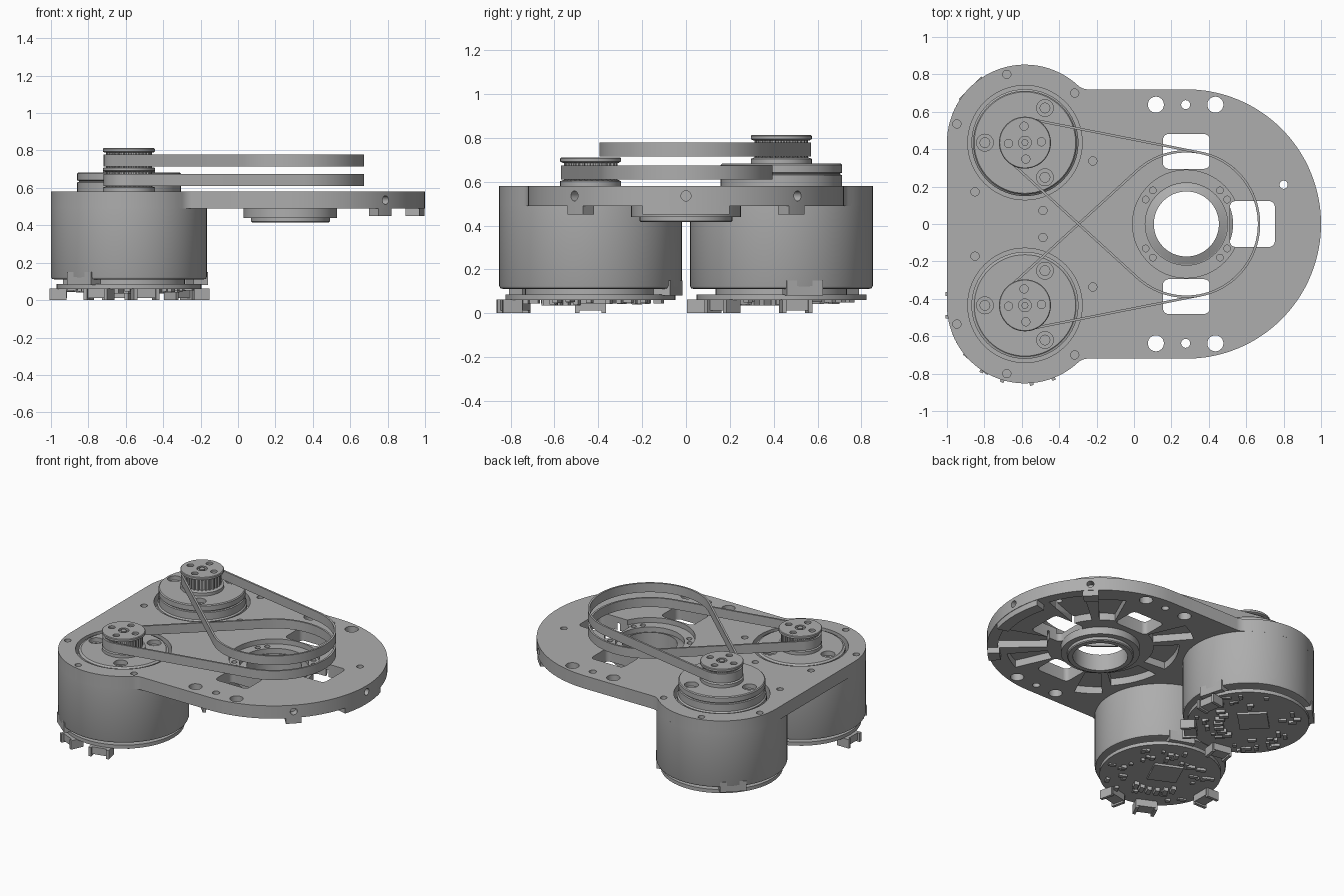
import bpy, bmesh, random
from math import sin, cos, pi, radians, acos, atan2, sqrt, hypot
from mathutils import Matrix, Vector

if "Cube" in bpy.data.objects:
    bpy.data.objects.remove(bpy.data.objects["Cube"])
random.seed(4)

GREY = (0.42, 0.42, 0.42, 1)
metal = bpy.data.materials.new("plain grey")
metal.use_nodes = True
metal.diffuse_color = GREY
metal.node_tree.nodes["Principled BSDF"].inputs["Base Color"].default_value = GREY

MX, MY, MR = -0.583, 0.435, 0.417      # motor position and radius
HX, RIM = 0.28, 0.72                   # hub position and plate arc radius
TOP, UNDER = 0.58, 0.49                # plate faces


def arc(cx, cy, r, a, b, n):
    """Points on an arc, angles in degrees."""
    return [(cx + r * cos(radians(a + (b - a) * i / n)),
             cy + r * sin(radians(a + (b - a) * i / n))) for i in range(n + 1)]


def circle(cx, cy, r, n=24):
    return arc(cx, cy, r, 0, 360, n)[:-1]


def box(cx, cy, w, d, turn=0):
    """Rectangle corners, turned in degrees."""
    c, s = cos(radians(turn)), sin(radians(turn))
    return [(cx + x * w / 2 * c - y * d / 2 * s, cy + x * w / 2 * s + y * d / 2 * c)
            for x, y in ((-1, -1), (1, -1), (1, 1), (-1, 1))]


def round_box(cx, cy, w, d, r):
    pts = []
    for a, x, y in ((0, 1, 1), (90, -1, 1), (180, -1, -1), (270, 1, -1)):
        pts += arc(cx + x * (w / 2 - r), cy + y * (d / 2 - r), r, a, a + 90, 5)
    return pts


def sector(r0, r1, a, b):
    return arc(HX, 0, r1, a, b, 10) + arc(HX, 0, r0, b, a, 10)


def loft(bm, loops, cap=True):
    """Join equal loops of points with quads."""
    rows = [[bm.verts.new(p) for p in loop] for loop in loops]
    n = len(rows[0])
    for a, b in zip(rows, rows[1:] + ([] if cap else rows[:1])):
        for i in range(n):
            bm.faces.new((a[i], a[(i + 1) % n], b[(i + 1) % n], b[i]))
    if cap:
        bm.faces.new(rows[0][::-1])
        bm.faces.new(rows[-1])


def prism(bm, pts, z0, z1):
    loft(bm, [[(x, y, z) for x, y in pts] for z in (z0, z1)])


def lathe(bm, profile, cx, cy, n=64, cap=True):
    loft(bm, [[(x, y, z) for x, y in circle(cx, cy, r, n)] for r, z in profile], cap)


def finish(bm, name, smooth=True):
    bmesh.ops.recalc_face_normals(bm, faces=bm.faces)
    mesh = bpy.data.meshes.new(name)
    bm.to_mesh(mesh)
    bm.free()
    mesh.materials.append(metal)
    ob = bpy.data.objects.new(name, mesh)
    bpy.context.collection.objects.link(ob)
    return shade(ob) if smooth else ob


def select(ob):
    bpy.ops.object.select_all(action='DESELECT')
    ob.select_set(True)
    bpy.context.view_layer.objects.active = ob


def shade(ob):
    select(ob)
    bpy.ops.object.shade_smooth_by_angle(angle=radians(30))
    return ob


def cut(ob, bm):
    """Subtract the cutter mesh and discard it."""
    cutter = finish(bm, "cutter", False)
    cutter.hide_render = True
    mod = ob.modifiers.new("cut", 'BOOLEAN')
    mod.operation, mod.solver, mod.object = 'DIFFERENCE', 'EXACT', cutter
    select(ob)
    bpy.ops.object.modifier_apply(modifier=mod.name)
    bpy.data.objects.remove(cutter)


# Base plate outline: large arc, filleted necks and two motor lobes
FIL = 0.08
dy = RIM + FIL - MY
dx = sqrt((MR + FIL) ** 2 - dy ** 2)
neck = atan2(dy, dx) * 180 / pi
upper = (arc(MX + dx, RIM + FIL, FIL, -90, neck - 180, 6)
         + arc(MX, MY, MR, neck, 180, 32))
outline = arc(HX, 0, RIM, -90, 90, 64) + upper + [(x, -y) for x, y in reversed(upper)]
bm = bmesh.new()
prism(bm, outline, UNDER, TOP)
plate = finish(bm, "base_plate", False)

# Through holes and windows
bm = bmesh.new()
small = [(-0.68, 0.80), (-0.317, 0.70), (-0.947, 0.535), (-0.85, 0.172), (-0.22, 0.337), (-0.487, 0.072)]
for s in (1, -1):
    for x, y in small:
        prism(bm, circle(x, s * y, 0.022, 16), TOP - 0.06, 0.7)
    for x, r in ((0.117, 0.043), (0.276, 0.024), (0.435, 0.043)):
        prism(bm, circle(x, s * 0.638, r), 0.4, 0.7)
    prism(bm, round_box(HX, s * 0.388, 0.25, 0.186, 0.03), 0.4, 0.7)
    prism(bm, circle(MX, s * MY, 0.306, 64), 0.4, 0.7)
prism(bm, round_box(0.633, 0, 0.24, 0.245, 0.03), 0.4, 0.7)
prism(bm, circle(0.8, 0.21, 0.022), 0.4, 0.7)
cut(plate, bm)

# Stepped bearing recess around the hub
bm = bmesh.new()
lathe(bm, [(0.176, 0.4), (0.176, 0.51), (0.22, 0.51), (0.22, 0.545), (0.288, 0.545), (0.288, 0.7)], HX, 0)
cut(plate, bm)

# Underside pockets between ribs, and radial bolt holes
bm = bmesh.new()
for s in (1, -1):
    for r1, a, b in ((0.65, 20, 41), (0.60, 49, 66), (0.60, 114, 131), (0.50, 138, 175)):
        prism(bm, sector(0.34, r1, s * a, s * b), 0.4, 0.54)
for a in (-45, 0, 45):
    place = (Matrix.Translation((HX, 0, 0.535)) @ Matrix.Rotation(radians(a), 4, 'Z')
             @ Matrix.Translation((RIM, 0, 0)) @ Matrix.Rotation(pi / 2, 4, 'Y'))
    bmesh.ops.create_cone(bm, cap_ends=True, segments=20, radius1=0.023, radius2=0.023, depth=0.1, matrix=place)
cut(plate, bm)

# Screw holes around the bearing
bm = bmesh.new()
for q in range(4):
    for off in (-14, 0):
        x, y = arc(HX, 0, 0.254, 45 + 90 * q + off * (-1) ** q, 0, 1)[0]
        prism(bm, circle(x, y, 0.018, 14), 0.515, 0.6)
cut(plate, bm)
shade(plate)

# Tabs under the curved rim
bm = bmesh.new()
for a, w in ((0, 16), (45, 4), (-45, 4)):
    prism(bm, sector(0.64, RIM - 0.003, a - w, a + w), 0.45, UNDER + 0.005)
finish(bm, "rim_tabs")

# Hub sleeve with a flange beneath the plate
bm = bmesh.new()
lathe(bm, [(0.174, 0.415), (0.205, 0.415), (0.211, 0.421), (0.211, 0.44),
           (0.25, 0.44), (0.25, 0.495), (0.174, 0.53)], HX, 0, cap=False)
finish(bm, "hub_sleeve")


def make_motor(side, y, lift, notches, plugs):
    # Motor can
    bm = bmesh.new()
    lathe(bm, [(0.395, 0.11), (0.412, 0.114), (MR, 0.125), (MR, 0.5)], MX, y)
    finish(bm, side + "_motor_can")
    # Stator face with three counterbored screws
    face = TOP + lift
    bm = bmesh.new()
    profile = [(0.286, 0.495), (0.286, 0.572)]
    if lift:
        profile += [(0.277, 0.58), (0.277, 0.63), (0.268, 0.633), (0.268, 0.638), (0.277, 0.641)]
    lathe(bm, profile + [(0.277, face - 0.006), (0.271, face)], MX, y)
    stator = finish(bm, side + "_motor_face", False)
    bm = bmesh.new()
    for a in (60, 180, 300):
        x0, y0 = arc(MX, y, 0.214, a, 0, 1)[0]
        lathe(bm, [(0.026, face - 0.07), (0.026, face - 0.03), (0.045, face - 0.03), (0.045, 0.8)], x0, y0, 24)
    cut(stator, bm)
    shade(stator)
    # Toothed pulley with flanges and drilled top
    bm = bmesh.new()
    lathe(bm, [(0.139, face - 0.002), (0.139, face + 0.022), (0.125, face + 0.028)], MX, y, 48)
    teeth = []
    for i in range(28):
        for r, t in ((0.111, 0), (0.111, 0.4), (0.122, 0.5), (0.122, 0.9)):
            teeth += [(MX + r * cos((i + t) * pi / 14), y + r * sin((i + t) * pi / 14))]
    prism(bm, teeth, face + 0.02, face + 0.112)
    finish(bm, side + "_pulley_teeth")
    bm = bmesh.new()
    lathe(bm, [(0.128, face + 0.106), (0.139, face + 0.112), (0.139, face + 0.126), (0.135, face + 0.13)], MX, y, 48)
    cap = finish(bm, side + "_pulley_cap", False)
    bm = bmesh.new()
    for a in (3, 93, 183, 273):
        x0, y0 = arc(MX, y, 0.088, a, 0, 1)[0]
        prism(bm, circle(x0, y0, 0.022, 18), face + 0.115, 0.9)
    lathe(bm, [(0.018, face + 0.115), (0.034, face + 0.115), (0.034, 0.9), (0.018, 0.9)], MX, y, 24, False)
    cut(cap, bm)
    shade(cap)
    # Circuit board, spacer and wire guides
    bm = bmesh.new()
    lathe(bm, [(0.30, 0.08), (0.30, 0.115)], MX, y, 48)
    lathe(bm, [(0.388, 0.06), (0.388, 0.085)], MX, y, 48)
    finish(bm, side + "_circuit_board")
    bm = bmesh.new()
    for a in notches:
        x0, y0 = arc(MX, y, 0.375, a, 0, 1)[0]
        prism(bm, box(x0, y0, 0.08, 0.17, a), 0.08, 0.15)
    # Plugs, chip, pin row and loose parts on the board
    for a in plugs:
        x0, y0 = arc(MX, y, 0.37, a, 0, 1)[0]
        prism(bm, box(x0, y0, 0.08, 0.12, a), 0.012, 0.062)
        for k in (-1, 1):
            x1, y1 = arc(MX, y, 0.385, a + k * 9, 0, 1)[0]
            prism(bm, box(x1, y1, 0.09, 0.02, a), 0, 0.062)
    turn = plugs[0]
    prism(bm, box(MX, y + 0.05, 0.19, 0.19, turn), 0.045, 0.062)
    for i in range(6):
        x0, y0 = arc(MX, y, 0.19, turn - 40 + 16 * i, 0, 1)[0]
        prism(bm, box(x0, y0, 0.06, 0.03, turn), 0.035, 0.062)
    for i in range(34):
        x0, y0 = arc(MX, y, random.uniform(0.2, 0.35), random.uniform(0, 360), 0, 1)[0]
        prism(bm, box(x0, y0, random.uniform(0.02, 0.06), 0.025, turn + 90 * (i % 2)),
              random.uniform(0.04, 0.052), 0.062)
    finish(bm, side + "_board_parts", False)


make_motor("front", -MY, 0, (70, 230), (-115, -77, 180))
make_motor("back", MY, 0.102, (135, 15), (-45, -100, 10))


def make_belt(name, y, z0, z1):
    # Open loop from the motor pulley around the driven circle
    away = Vector((HX - MX, -y))
    theta = atan2(away.y, away.x) * 180 / pi
    r1, r2, t = 0.122, 0.382, 0.013
    phi = acos((r1 - r2) / away.length) * 180 / pi
    rings = [arc(MX, y, r1 + o, theta + phi, theta + 360 - phi, 24)
             + arc(HX, 0, r2 + o, theta - phi, theta + phi, 64) for o in (0, t)]
    bm = bmesh.new()
    loft(bm, [[(px, py, z) for px, py in rings[k]]
              for k, z in ((0, z0), (1, z0), (1, z1), (0, z1))], cap=False)
    finish(bm, name)


make_belt("front_belt", -MY, 0.61, 0.674)
make_belt("back_belt", MY, 0.714, 0.778)
